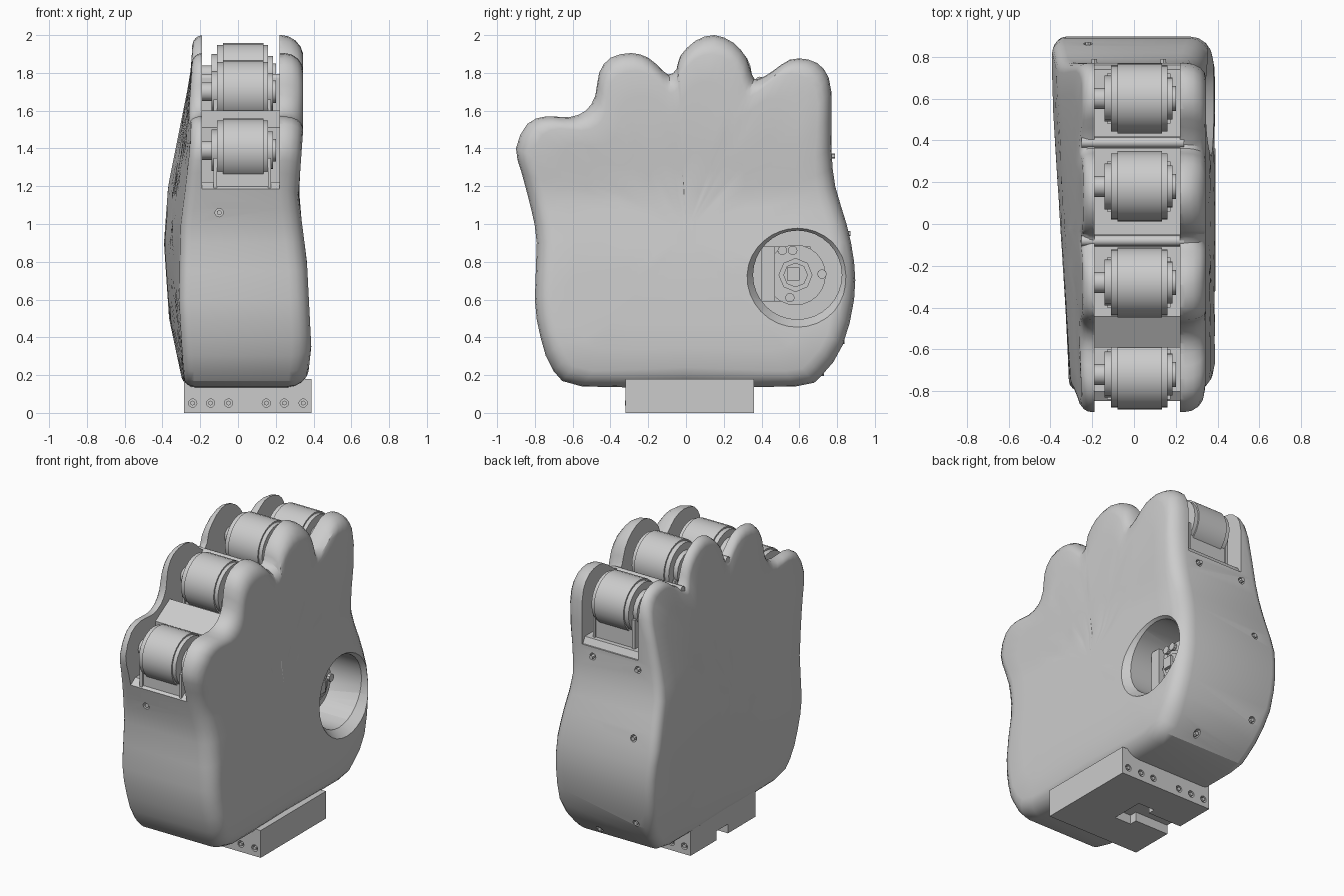
import bpy, bmesh, math
from mathutils import Vector, Matrix

if "Cube" in bpy.data.objects:
    bpy.data.objects.remove(bpy.data.objects["Cube"], do_unlink=True)

grey = bpy.data.materials.new("plain grey")
grey.use_nodes = True
COLOUR = (0.6, 0.6, 0.6, 1)
grey.diffuse_color = COLOUR
grey.node_tree.nodes["Principled BSDF"].inputs["Base Color"].default_value = COLOUR


def finish(name, bm):
    bmesh.ops.recalc_face_normals(bm, faces=bm.faces)
    mesh = bpy.data.meshes.new(name)
    bm.to_mesh(mesh)
    bm.free()
    mesh.materials.append(grey)
    ob = bpy.data.objects.new(name, mesh)
    bpy.context.collection.objects.link(ob)
    return ob


def activate(ob):
    bpy.ops.object.select_all(action='DESELECT')
    ob.select_set(True)
    bpy.context.view_layer.objects.active = ob


def smooth(ob, angle=35):
    activate(ob)
    bpy.ops.object.shade_smooth_by_angle(angle=math.radians(angle))


def box(name, x, y, z):
    """Box from three (low, high) ranges."""
    bm = bmesh.new()
    bmesh.ops.create_cube(bm, size=1)
    for v in bm.verts:
        v.co = [r[0] if c < 0 else r[1] for c, r in zip(v.co, (x, y, z))]
    return finish(name, bm)


def rod(name, x, y, z, r, r2=None, sides=24, axis='Y'):
    """Cylinder or cone along x, spanning the range x (axis 'Y' turns z to x)."""
    bm = bmesh.new()
    bmesh.ops.create_cone(bm, cap_ends=True, segments=sides, radius1=r,
                          radius2=r if r2 is None else r2, depth=x[1] - x[0])
    bm.transform(Matrix.Translation((sum(x) / 2, y, z)) @ Matrix.Rotation(math.pi / 2, 4, axis))
    ob = finish(name, bm)
    smooth(ob)
    return ob


def pin(name, x, y, z, r, length, sides=12):
    """Cylinder along y, centred on the given point."""
    bm = bmesh.new()
    bmesh.ops.create_cone(bm, cap_ends=True, segments=sides, radius1=r, radius2=r, depth=length)
    bm.transform(Matrix.Translation((x, y, z)) @ Matrix.Rotation(math.pi / 2, 4, 'X'))
    return finish(name, bm)


def prism(name, outline, x0, x1):
    """Side outline of (y, z) points extruded along x."""
    bm = bmesh.new()
    face = bm.faces.new([bm.verts.new((x0, y, z)) for y, z in outline])
    new = bmesh.ops.extrude_face_region(bm, geom=[face])["geom"]
    bmesh.ops.translate(bm, vec=(x1 - x0, 0, 0),
                        verts=[g for g in new if isinstance(g, bmesh.types.BMVert)])
    return finish(name, bm)


def cut(ob, cutters):
    for c in cutters:
        mod = ob.modifiers.new("cut", 'BOOLEAN')
        mod.operation, mod.object, mod.solver = 'DIFFERENCE', c, 'EXACT'
        activate(ob)
        bpy.ops.object.modifier_apply(modifier=mod.name)
        bpy.data.objects.remove(c, do_unlink=True)


def table(rows, t):
    """Linear interpolation in (key, value) rows."""
    for (a, va), (b, vb) in zip(rows, rows[1:]):
        if t <= b:
            k = max(0, (t - a) / (b - a))
            return va + (vb - va) * k
    return rows[-1][1]


# --- palm shell: side outline with four knuckle lobes, domed cheeks -------------
outline = [
    (-.55, .14), (0, .14), (.58, .14), (.72, .2), (.83, .36), (.89, .6), (.89, .8),
    (.85, 1), (.79, 1.2), (.77, 1.4), (.77, 1.7), (.73, 1.82), (.65, 1.87), (.55, 1.87),
    (.46, 1.81), (.38, 1.765), (.35, 1.79), (.32, 1.88), (.25, 1.96), (.15, 2), (.05, 1.97),
    (-.03, 1.89), (-.05, 1.82), (-.09, 1.79), (-.13, 1.82), (-.2, 1.88), (-.29, 1.905),
    (-.4, 1.88), (-.46, 1.8), (-.48, 1.68), (-.53, 1.6), (-.62, 1.565), (-.74, 1.57),
    (-.84, 1.53), (-.9, 1.4), (-.87, 1.27), (-.82, 1.08), (-.79, .9), (-.8, .6), (-.77, .4),
    (-.7, .22)]
RIGHT = [(.1, .36), (.35, .388), (.8, .365), (1.15, .32), (1.5, .345), (1.9, .345), (2, .33)]
LEFT_BACK = [(.1, .28), (.5, .365), (.9, .392), (1.2, .37), (1.5, .31), (1.8, .25), (2, .24)]
LEFT_FRONT = [(.1, .28), (.6, .31), (1, .3), (1.4, .255), (2, .24)]


def cheek(side, y, z):
    if side > 0:
        return table(RIGHT, z)
    k = min(1, max(0, (y + .8) / 1.4))
    return -(table(LEFT_FRONT, z) * (1 - k) + table(LEFT_BACK, z) * k)


def smooth_loop(pts):
    """Insert a Catmull-Rom midpoint between neighbouring points."""
    p, out = [Vector(q) for q in pts], []
    for i in range(len(p)):
        a, b, c, d = p[i - 1], p[i], p[(i + 1) % len(p)], p[(i + 2) % len(p)]
        out += [b, (9 * (b + c) - a - d) / 16]
    return out


loop = smooth_loop(outline)
centre = Vector((0, .95))
bm = bmesh.new()
rings = []


def cheek_rings(side, radius):
    """Rings from the rounded rim to the middle of one cheek."""
    result = []
    for step in range(5):
        a = step / 4 * math.pi / 2
        ring = []
        for p in loop:
            q = p - (p - centre).normalized() * radius * (1 - math.cos(a))
            x = cheek(side, *q) - side * radius * (1 - math.sin(a))
            ring.append(bm.verts.new((x, *q)))
        result.append(ring)
    for s in (.85, .65, .45, .25, .08):
        ring = []
        for p in loop:
            q = centre + (p - centre) * s * (1 - radius / (p - centre).length)
            ring.append(bm.verts.new((cheek(side, *q), *q)))
        result.append(ring)
    return result


rings = cheek_rings(-1, .055)[::-1] + cheek_rings(1, .1)
for r, s in zip(rings, rings[1:]):
    for i in range(len(loop)):
        j = (i + 1) % len(loop)
        bm.faces.new((r[i], r[j], s[j], s[i]))
bm.faces.new(rings[0])
bm.faces.new(rings[-1])
bmesh.ops.triangulate(bm, faces=bm.faces)
palm = finish("palm_shell", bm)

# knuckle bays, with a sloped block and two thin webs left between them
bays = [(-1.1, 1.17), (-.87, 1.17), (-.8, 1.22), (-.57, 1.22), (-.59, 1.51), (-.44, 1.6),
        (-.44, 1.48), (-.11, 1.48), (-.11, 1.77), (-.05, 1.77), (-.05, 1.56), (.36, 1.56),
        (.36, 1.76), (.42, 1.76), (.42, 1.46), (.74, 1.46), (.76, 1.42), (1.1, 1.42),
        (1.1, 2.2), (-1.1, 2.2)]
HY, HZ = .59, .73
cutters = [prism("bay_cutter", bays, -.19, .22),
           rod("thumb_cutter", (.06, .6), HY, HZ, .235, sides=32),
           rod("thumb_rim_cutter", (.31, .43), HY, HZ, .225, .31, sides=32)]
screw_spots = [(-.1, -.8, 1.06), (.14, .78, 1.36), (-.19, .78, 1.36), (-.22, .86, .95),
               (-.22, .83, .38), (.12, .72, .21)]
cutters += [pin("screw_cutter", x, y, z, .022, .12) for x, y, z in screw_spots]
cut(palm, cutters)
smooth(palm, 30)
for x, y, z in screw_spots:
    pin("shell_screw", x, y - math.copysign(.02, y), z, .014, .06, 6)

# --- knuckle motors -------------------------------------------------------------
for y, z in ((-.72, 1.39), (-.28, 1.7), (.18, 1.79), (.6, 1.69)):
    rod("knuckle_drum", (-.08, .135), y, z, .168)
    for x in ((-.11, -.08), (.135, .16)):
        rod("knuckle_drum_end", x, y, z, .158)
    rod("knuckle_gear", (.16, .185), y, z, .1, sides=20)
    rod("knuckle_hub", (.185, .2), y, z, .06, sides=12)
    rod("knuckle_shaft", (-.14, -.11), y, z, .11, sides=16)
    rod("knuckle_pivot", (-.19, -.14), y, z, .05, sides=12)
    for x in ((-.13, -.11), (.16, .175)):
        box("knuckle_bracket", x, (y - .12, y + .12), (z - .23, z - .04))
    box("knuckle_mount", (-.11, .16), (y - .11, y + .11), (z - .23, z - .1))

# tie bars in the valleys between the lobes
for y, z in ((-.08, 1.77), (.39, 1.755)):
    rod("tie_bar", (-.25, .24), y, z, .025, sides=12)

# --- thumb socket fittings ------------------------------------------------------
box("thumb_block", (.05, .2), (.4, .47), (.59, .88))
box("thumb_motor", (.05, .14), (.46, .66), (.59, .88))
rod("thumb_motor_face", (.05, .16), .58, HZ, .16)
rod("thumb_horn", (.16, .19), .58, HZ, .09, sides=8)
rod("thumb_horn_step", (.19, .2), .58, HZ, .065, sides=8)
box("thumb_horn_key", (.2, .22), (.535, .6), (.7, .77))
for y, z in ((.51, .86), (.565, .86), (.72, .735), (.55, .61)):
    rod("thumb_screw", (.1, .18), y, z, .025, sides=10)

# --- wrist base with a channel underneath and a row of screw holes ---------------
base = box("wrist_base", (-.285, .39), (-.32, .36), (0, .18))
cutters = [box("channel_cutter", (-.4, .02), (-.03, .09), (-.1, .06)),
           box("channel_end_cutter", (-.04, .08), (-.08, .14), (-.1, .06))]
holes = [(x, y) for y in (-.32, .36) for x in (-.24, -.145, -.05, .15, .245, .345)]
cutters += [pin("hole_cutter", x, y, .052, .022, .06) for x, y in holes]
cut(base, cutters)
for x, y in holes:
    pin("base_screw", x, y * .96, .052, .013, .03, 6)
